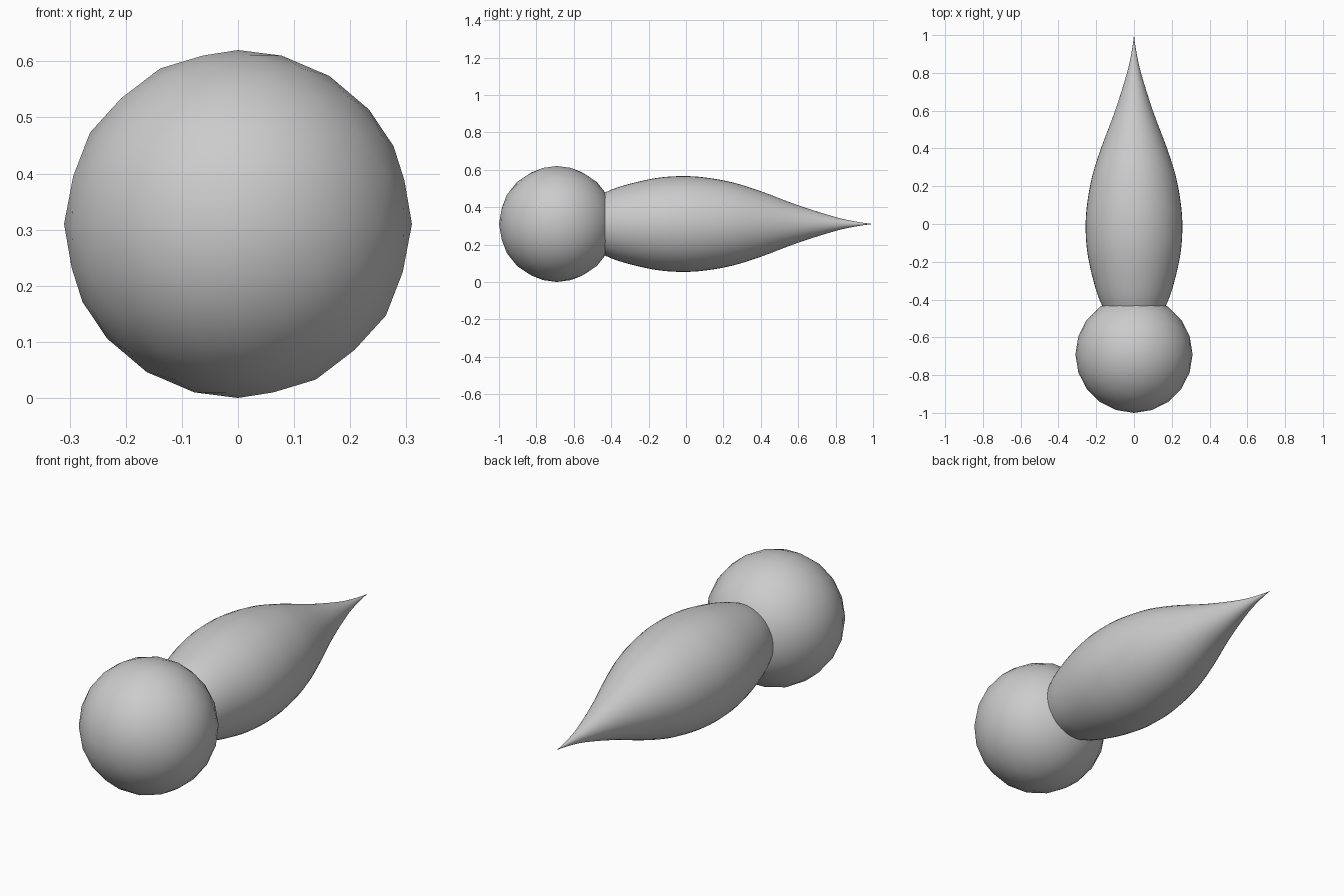
import bpy, bmesh
from math import pi, radians
from mathutils import Matrix, Vector

if "Cube" in bpy.data.objects:
    bpy.data.objects.remove(bpy.data.objects["Cube"])

AXIS_Z = 0.31


def finish(bm, name):
    bmesh.ops.recalc_face_normals(bm, faces=bm.faces)
    mesh = bpy.data.meshes.new(name)
    bm.to_mesh(mesh)
    bm.free()
    for p in mesh.polygons:
        p.use_smooth = True
    obj = bpy.data.objects.new(name, mesh)
    bpy.context.collection.objects.link(obj)
    return obj


def smooth_profile(pts, steps=4):
    """Catmull-Rom curve through (y, radius) points."""
    p = [Vector(q) for q in [pts[0]] + pts + [pts[-1]]]
    out = []
    for a, b, c, d in zip(p, p[1:], p[2:], p[3:]):
        for i in range(steps):
            t = i / steps
            out.append(0.5 * (2 * b + (c - a) * t + (2 * a - 5 * b + 4 * c - d) * t**2
                              + (3 * b - a - 3 * c + d) * t**3))
    return out + [p[-1]]


# Round head at the front
bm = bmesh.new()
bmesh.ops.create_icosphere(bm, subdivisions=3, radius=0.31,
                           matrix=Matrix.Translation((0, -0.69, AXIS_Z)))
finish(bm, "head")

# Teardrop body, spun around the long axis, its blunt end buried in the head
profile = [(-0.66, 0), (-0.6, 0.075), (-0.43, 0.17), (-0.3, 0.215), (-0.15, 0.247),
           (-0.02, 0.256), (0.1, 0.249), (0.25, 0.222), (0.4, 0.175), (0.6, 0.1),
           (0.8, 0.037), (0.92, 0.011), (1.0, 0)]
bm = bmesh.new()
verts = [bm.verts.new((max(r, 0), y, AXIS_Z)) for y, r in smooth_profile(profile)]
edges = [bm.edges.new(pair) for pair in zip(verts, verts[1:])]
bmesh.ops.spin(bm, geom=verts + edges, cent=(0, 0, AXIS_Z), axis=(0, 1, 0),
               angle=2 * pi, steps=48)
bmesh.ops.remove_doubles(bm, verts=bm.verts, dist=0.0002)
finish(bm, "tapered_body")
